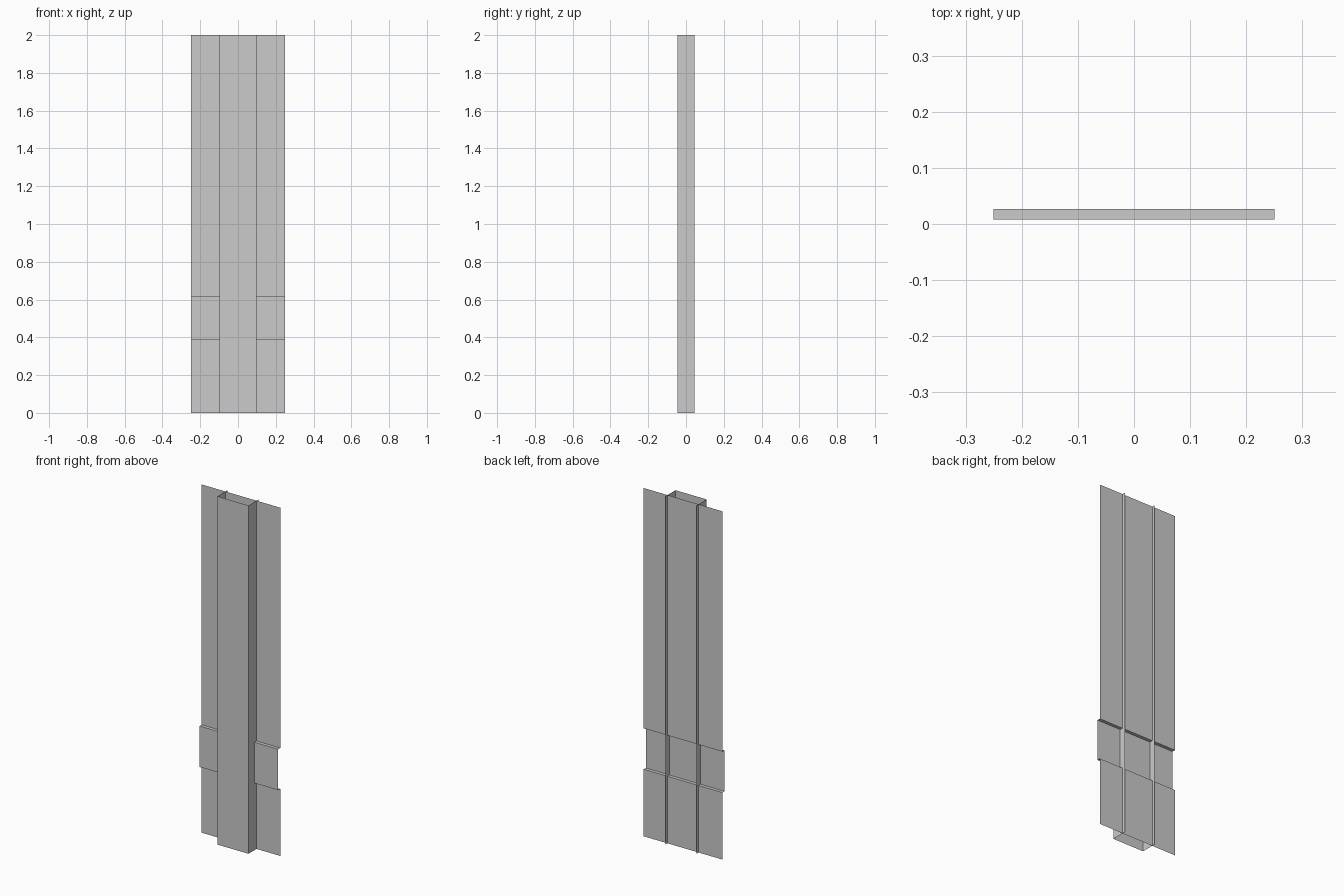
import bpy, bmesh

if "Cube" in bpy.data.objects:
    bpy.data.objects.remove(bpy.data.objects["Cube"])

HEIGHT = 2.0


def sheet(name, path, direction):
    """Sweep an open path of points along a direction into a single-sided sheet."""
    bm = bmesh.new()
    start = [bm.verts.new(p) for p in path]
    end = [bm.verts.new([a + b for a, b in zip(p, direction)]) for p in path]
    for i in range(len(path) - 1):
        bm.faces.new((start[i], start[i + 1], end[i + 1], end[i]))
    mesh = bpy.data.meshes.new(name)
    bm.to_mesh(mesh)
    bm.free()
    obj = bpy.data.objects.new(name, mesh)
    bpy.context.collection.objects.link(obj)
    return obj


# Front channel: open at top and bottom, side walls run past the back panel as ribs
front, back, half = -0.046, 0.046, 0.099
sheet("front_channel",
      [(-half, back, 0), (-half, front, 0), (half, front, 0), (half, back, 0)],
      (0, 0, HEIGHT))

# Back panel across the full width, with a band stepped towards the front
outer, inner = 0.027, 0.008
sheet("stepped_back_panel",
      [(-0.25, y, z) for y, z in ((outer, 0), (outer, 0.385), (inner, 0.385),
                                  (inner, 0.62), (outer, 0.62), (outer, HEIGHT))],
      (0.5, 0, 0))
